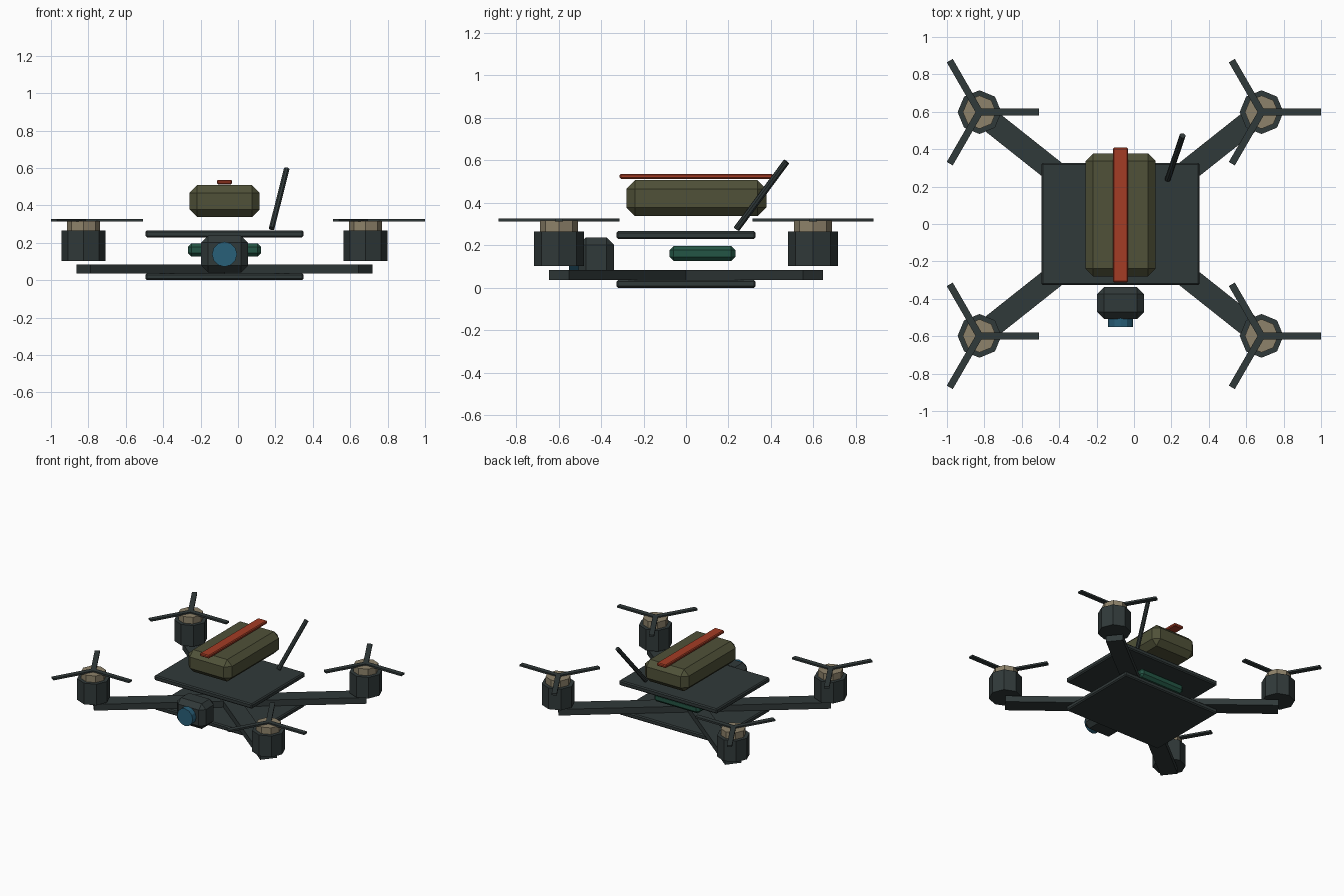
import bpy, math
from mathutils import Vector

if "Cube" in bpy.data.objects:
    bpy.data.objects.remove(bpy.data.objects["Cube"])

CX = -0.072            # body centre line
MX, MY = 0.754, 0.598  # motor offsets from the body centre


def mat(name, rgb):
    m = bpy.data.materials.new(name)
    m.diffuse_color = (*rgb, 1)
    m.use_nodes = True
    m.node_tree.nodes["Principled BSDF"].inputs["Base Color"].default_value = m.diffuse_color
    return m


DARK = mat("dark_slate", (0.030, 0.041, 0.041))
OLIVE = mat("olive", (0.080, 0.083, 0.040))
TAN = mat("tan_metal", (0.27, 0.225, 0.145))
RED = mat("rust_red", (0.37, 0.045, 0.018))
GREEN = mat("board_green", (0.017, 0.090, 0.058))
BLUE = mat("lens_blue", (0.022, 0.115, 0.19))


def finish(name, material, bevel=0):
    ob = bpy.context.object
    ob.name = name
    ob.data.materials.append(material)
    if bevel:
        b = ob.modifiers.new("bevel", 'BEVEL')
        b.width = bevel
        b.segments = 1
    return ob


def box(name, lo, hi, material, bevel=0):
    lo, hi = Vector(lo), Vector(hi)
    bpy.ops.mesh.primitive_cube_add(size=1, location=(lo + hi) / 2)
    ob = bpy.context.object
    for v in ob.data.vertices:
        v.co = v.co * (hi - lo)
    return finish(name, material, bevel)


def bar(name, start, angle, length, width, height, material):
    """Flat bar running from start in the xy plane."""
    d = Vector((math.cos(angle), math.sin(angle), 0))
    bpy.ops.mesh.primitive_cube_add(size=1, location=Vector(start) + d * length / 2,
                                    rotation=(0, 0, angle))
    for v in bpy.context.object.data.vertices:
        v.co = v.co * Vector((length, width, height))
    return finish(name, material)


def rod(name, a, b, radius, sides, material):
    """Cylinder between two points."""
    a, b = Vector(a), Vector(b)
    bpy.ops.mesh.primitive_cylinder_add(
        vertices=sides, radius=radius, depth=(b - a).length, location=(a + b) / 2,
        rotation=(b - a).to_track_quat('Z', 'Y').to_euler())
    return finish(name, material)


def centred(name, half_w, y0, y1, z0, z1, material, bevel):
    return box(name, (CX - half_w, y0, z0), (CX + half_w, y1, z1), material, bevel)


# Frame plates
centred("bottom_plate", 0.422, -0.327, 0.327, 0.0, 0.037, DARK, 0.008)
centred("top_plate", 0.422, -0.327, 0.327, 0.229, 0.267, DARK, 0.008)

# Arms, motors and propellers at the four corners
for sx, side in ((-1, "left"), (1, "right")):
    for sy, end in ((-1, "front"), (1, "back")):
        tag = f"{end}_{side}"
        x, y = CX + sx * MX, sy * MY
        bar(f"{tag}_arm", (CX, 0, 0.060), math.atan2(sy * MY, sx * MX),
            math.hypot(MX, MY), 0.122, 0.048, DARK)
        rod(f"{tag}_motor", (x, y, 0.102), (x, y, 0.266), 0.117, 8, DARK)
        rod(f"{tag}_motor_bell", (x, y, 0.24), (x, y, 0.317), 0.089, 8, TAN)
        for i in range(3):
            bar(f"{tag}_blade_{i + 1}", (x, y, 0.320), i * math.tau / 3,
                0.318, 0.037, 0.014, DARK)

# Flight board between the plates
centred("circuit_board", 0.196, -0.078, 0.232, 0.126, 0.197, GREEN, 0.02)

# Battery and its strap
centred("battery", 0.188, -0.281, 0.378, 0.337, 0.508, OLIVE, 0.042)
centred("battery_strap", 0.040, -0.312, 0.408, 0.513, 0.537, RED, 0.006)

# Nose camera with lens
centred("camera_body", 0.125, -0.507, -0.338, 0.042, 0.238, DARK, 0.036)
rod("camera_lens", (CX, -0.48, 0.139), (CX, -0.55, 0.139), 0.067, 12, BLUE)

# Tilted antenna
rod("antenna", (0.180, 0.238, 0.277), (0.260, 0.473, 0.594), 0.016, 8, DARK)
